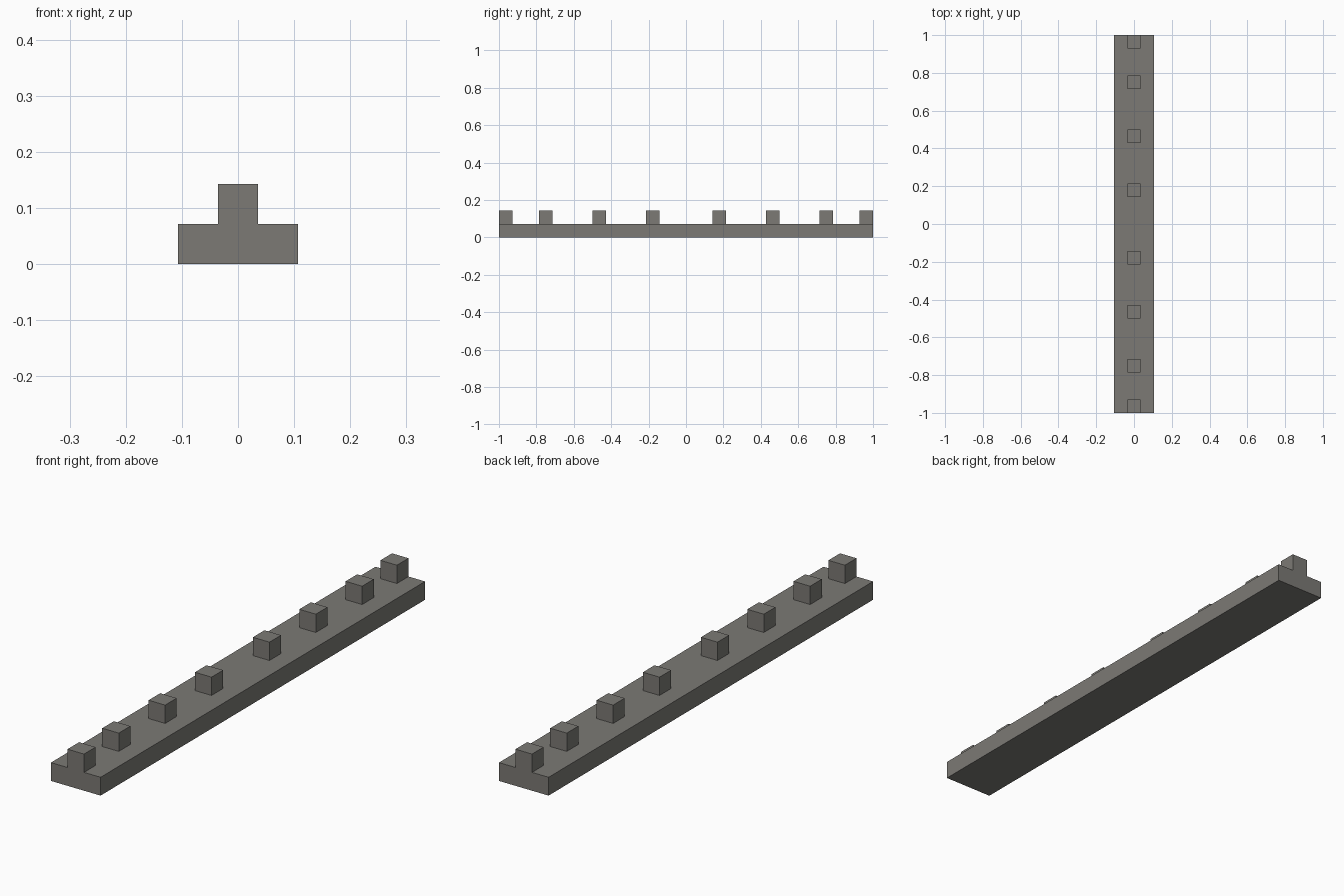
import bpy

if "Cube" in bpy.data.objects:
    bpy.data.objects.remove(bpy.data.objects["Cube"], do_unlink=True)

UNIT = 1 / 14  # peg edge length; every size is a multiple of it

# Single stone grey material
stone = bpy.data.materials.new("stone_grey")
stone.use_nodes = True
colour = (0.2, 0.194, 0.178, 1)
stone.diffuse_color = colour
stone.node_tree.nodes["Principled BSDF"].inputs["Base Color"].default_value = colour


def box(name, size, centre):
    """Add a box whose size and centre are given in units."""
    bpy.ops.mesh.primitive_cube_add(size=1, location=[c * UNIT for c in centre])
    obj = bpy.context.object
    obj.name = name
    obj.scale = [s * UNIT for s in size]
    bpy.ops.object.transform_apply(location=False, rotation=False, scale=True)
    obj.data.materials.append(stone)
    return obj


# Long flat base
box("base_slab", (3, 28, 1), (0, 0, 0.5))

# Square pegs, mirrored front to back, flush with the ends
for number, y in enumerate((2.5, 6.5, 10.5, 13.5), start=1):
    for side, sign in (("front", -1), ("back", 1)):
        box(f"{side}_peg_{number}", (1, 1, 1), (0, sign * y, 1.5))
